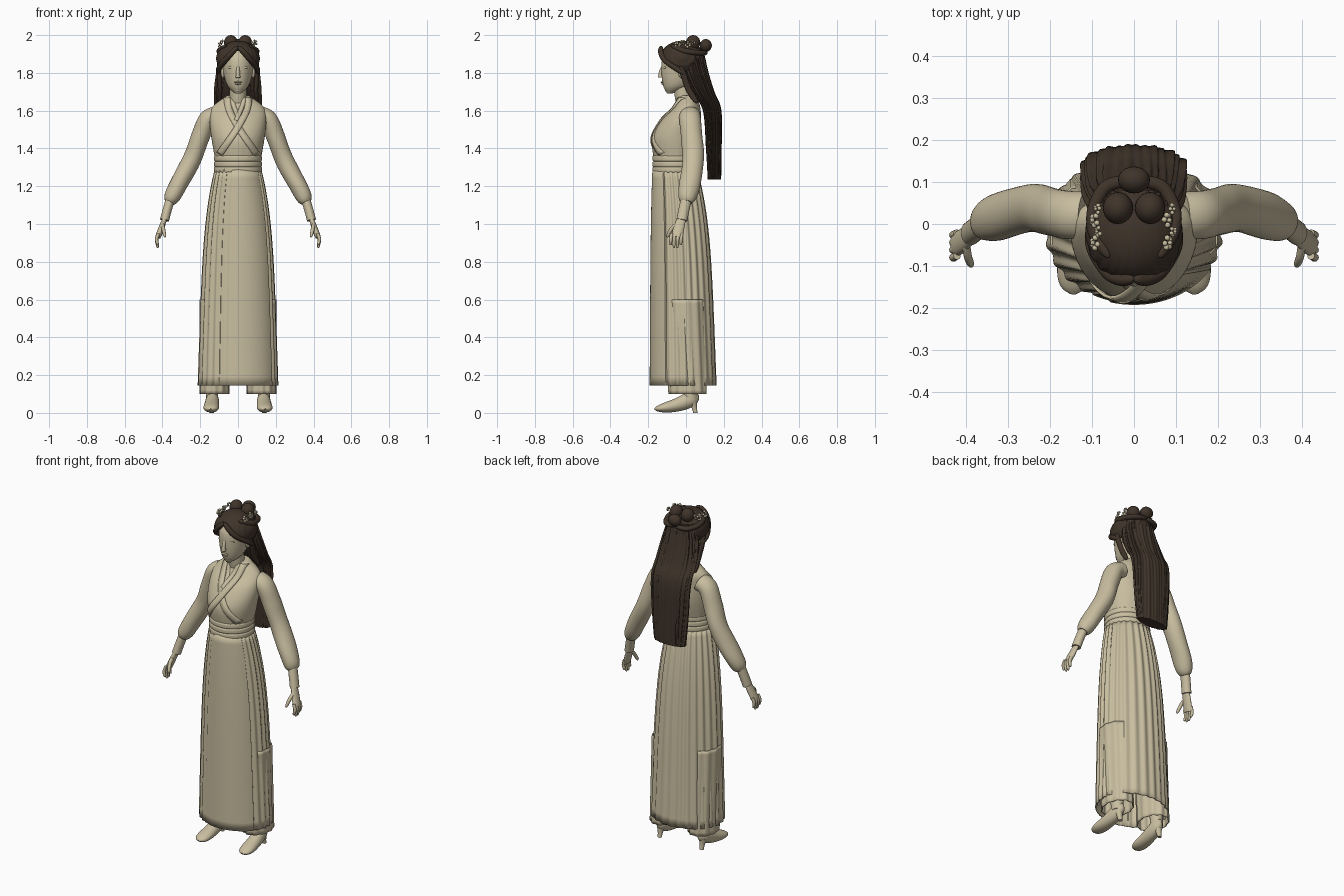
import bpy, bmesh, random
from math import sin, cos, pi, sqrt, radians
from mathutils import Vector, Matrix

random.seed(4)
default_cube = bpy.data.objects.get("Cube")
if default_cube:
    bpy.data.objects.remove(default_cube, do_unlink=True)


def material(name, *rgb):
    mat = bpy.data.materials.new(name)
    mat.use_nodes = True
    mat.diffuse_color = (*rgb, 1)
    mat.node_tree.nodes["Principled BSDF"].inputs["Base Color"].default_value = (*rgb, 1)
    return mat


CREAM = material("cream", .58, .51, .35)
BROWN = material("dark_brown", .05, .034, .023)


def finish(name, bm, mat, thickness=0, sharp=40):
    """Turn a bmesh into a smooth shaded object with one material."""
    bmesh.ops.recalc_face_normals(bm, faces=bm.faces)
    mesh = bpy.data.meshes.new(name)
    bm.to_mesh(mesh)
    bm.free()
    mesh.materials.append(mat)
    mesh.polygons.foreach_set("use_smooth", [True] * len(mesh.polygons))
    mesh.set_sharp_from_angle(angle=radians(sharp))
    obj = bpy.data.objects.new(name, mesh)
    bpy.context.collection.objects.link(obj)
    if thickness:
        solid = obj.modifiers.new("thickness", "SOLIDIFY")
        solid.thickness = thickness
        solid.offset = -1
    return obj


def path(points):
    """Smooth curve through the points, as a function of t from start to end."""
    points = [Vector(point) for point in points]
    last = len(points) - 1

    def curve(t):
        index = min(int(t * last), last - 1)
        u = t * last - index
        before, start = points[max(index - 1, 0)], points[index]
        end, after = points[index + 1], points[min(index + 2, last)]
        leave, arrive = (end - before) / 2, (after - start) / 2
        ease = u * u * (3 - 2 * u)
        return (start.lerp(end, ease) + leave * (u * (1 - u) ** 2) - arrive * (u * u * (1 - u)))
    return curve


def rounded(t):
    return max(.15, sqrt(1 - (2 * t - 1) ** 4))


def round_tip(t):
    return max(.2, sqrt(1 - t ** 6))


def straight(t):
    return 1


def sweep(name, rule, mat, n=24, steps=24, depth_axis=(0, 1, 0), level=False,
          ripple=None, caps=True, **finishing):
    """Skin the ellipses given by rule(t) = (centre, half width, half depth)."""
    sections = [rule(step / steps) for step in range(steps + 1)]
    centres = [Vector(section[0]) for section in sections]
    bm = bmesh.new()
    rings = []
    for i, (centre, width, depth) in enumerate(sections):
        along = centres[min(i + 1, steps)] - centres[max(i - 1, 0)]
        along = Vector((0, 0, 1)) if level else along.normalized()
        v = Vector(depth_axis)
        v = (v - along * v.dot(along)).normalized()
        u = v.cross(along)
        ring = []
        for k in range(n):
            a = 2 * pi * k / n - pi
            scale = ripple(a, i / steps) if ripple else 1
            offset = u * (width * cos(a)) + v * (depth * sin(a))
            ring.append(bm.verts.new(Vector(centre) + offset * scale))
        rings.append(ring)
    for low, high in zip(rings, rings[1:]):
        for k in range(n):
            bm.faces.new((low[k - 1], low[k], high[k], high[k - 1]))
    if caps:
        bm.faces.new(rings[0])
        bm.faces.new(rings[-1])
    return finish(name, bm, mat, **finishing)


def column(name, rule, mat, x=0, **options):
    """Stack of level ellipses: rule(t) = (z, y, half width, half depth)."""
    def section(t):
        z, y, width, depth = rule(t)
        return (x, y, z), width, depth
    return sweep(name, section, mat, level=True, **options)


def tube(name, points, width, depth, taper, mat, side=1, **options):
    """Tapered tube along a smooth path, mirrored by side."""
    curve = path([(side * x, y, z) for x, y, z in points])
    return sweep(name, lambda t: (curve(t), width * taper(t), depth * taper(t)), mat, **options)


def blobs(name, items, mat, segments=24):
    """Ellipsoids given as (location, radii), merged in one object."""
    bm = bmesh.new()
    for location, radii in items:
        place = Matrix.Translation(location) @ Matrix.Diagonal((*radii, 1))
        bmesh.ops.create_uvsphere(bm, u_segments=segments, v_segments=segments // 2,
                                  radius=1, matrix=place)
    return finish(name, bm, mat)


# Skirt: gathered pleats with a flat overlapping panel in front
def skirt_shape(t):
    narrowing = .04 * t + .05 * t ** 5
    return .145 + 1.145 * t, -.015 - narrowing / 2, .21 - narrowing, .174 - .65 * narrowing


def pleats(a, t):
    if -2.06 < a < -.55:
        return 1.02 if a > -1.84 else 1
    return 1 + (.02 + .012 * t) * sin(25 * a + sin(3 * a) + t / 2)


column("skirt", skirt_shape, CREAM, n=260, ripple=pleats, caps=False, thickness=.006)

# Sash: three wrapped folds
for fold in range(3):
    column("sash_fold", lambda t: (1.272 + .03 * (fold + t), -.057, .121 + .006 * rounded(t),
                                   .115 + .006 * rounded(t)), CREAM, n=64, steps=8)

# Bodice
bodice_shape = path([(1.34, -.055, .12, .114), (1.45, -.05, .14, .13), (1.55, -.025, .15, .105),
                     (1.62, .005, .135, .07), (1.68, .01, .058, .046)])
column("bodice", bodice_shape, CREAM, n=64,
       ripple=lambda a, t: 1 + .012 * sin(16 * a) * max(0, 1 - 4 * t))


def bodice_front(x, z):
    low, high = 0, 1
    for halving in range(20):
        middle = (low + high) / 2
        if bodice_shape(middle)[0] < z:
            low = middle
        else:
            high = middle
    _, y, width, depth = bodice_shape(low)
    return y - depth * sqrt(max(0, 1 - (x / width) ** 2))


# Collar bands: lie on the bodice and cross over
def collar(name, points, width, lift):
    curve = path(points)
    count = 24
    bm = bmesh.new()
    rows = []
    for i in range(count + 1):
        centre = curve(i / count)
        along = (curve(min(i + 1, count) / count) - curve(max(i - 1, 0) / count)).normalized()
        across = Vector((-along.y, along.x)) * width / 2
        rows.append([bm.verts.new((p.x, bodice_front(p.x, p.y) - lift, p.y))
                     for p in (centre - across, centre, centre + across)])
    for near, far in zip(rows, rows[1:]):
        for k in range(2):
            bm.faces.new((near[k], near[k + 1], far[k + 1], far[k]))
    finish(name, bm, CREAM, thickness=.007)


for s in (1, -1):
    lift = .008 + .003 * s
    collar("outer_collar", [(.06 * s, 1.67), (.045 * s, 1.6), (-.01 * s, 1.5), (-.1 * s, 1.37)], .034, lift)
    collar("inner_collar", [(.036 * s, 1.67), (.02 * s, 1.62), (-.01 * s, 1.55)], .022, lift - .003)

# Head, neck and face
tube("neck", [(0, 0, 1.6), (0, -.015, 1.68), (0, -.025, 1.76)], .044, .045, straight, CREAM)
column("head", path([(1.692, -.085, .016, .016), (1.73, -.05, .055, .07), (1.8, -.025, .077, .105),
                     (1.88, -.02, .08, .104), (1.94, -.02, .045, .06)]), CREAM, n=40)
tube("nose", [(0, -.115, 1.85), (0, -.132, 1.81), (0, -.136, 1.775)], .013, .013,
     lambda t: .5 + t / 2, CREAM)
blobs("lips", [((0, -.125, 1.751), (.021, .009, .005)), ((0, -.122, 1.742), (.017, .009, .005))], CREAM)
blobs("chin", [((0, -.094, 1.712), (.022, .018, .017))], CREAM)
for s in (1, -1):
    blobs("eye", [((.034 * s, -.109, 1.828), (.017, .011, .008))], CREAM)
    blobs("ear", [((.08 * s, -.02, 1.8), (.01, .02, .03))], CREAM)
    tube("brow", [(.014 * s, -.119, 1.848), (.038 * s, -.112, 1.855), (.062 * s, -.088, 1.846)],
         .004, .004, rounded, CREAM, n=8)

# Hair cap: half an ellipsoid cut along the hairline, mirrored
bm = bmesh.new()
bmesh.ops.create_uvsphere(bm, u_segments=96, v_segments=40, radius=1)
for vert in bm.verts:
    x, y, z = vert.co
    groove = 1 + .014 * sin(38 * abs(x) + 9 * z) * (1 - z * z)
    vert.co = Vector((.115 * x, .12 * y, .1 * z)) * groove + Vector((0, -.02, 1.87))
for point, normal in (((0, 0, 0), (-1, 0, 0)), ((0, -.14, 1.925), (-.7, -.45, -1))):
    bmesh.ops.bisect_plane(bm, geom=bm.verts[:] + bm.edges[:] + bm.faces[:], plane_co=point,
                           plane_no=Vector(normal).normalized(), clear_outer=True)
finish("hair_cap", bm, BROWN, sharp=60).modifiers.new("mirror", "MIRROR")


# Long hair down the back, grooved into strands
def strands(a, t):
    return 1 + .035 * sin(30 * a + 2 * sin(5 * t + 3 * a)) + .03 * sin(13 * a - 3 * t)


column("long_hair", path([(1.235, .15, .098, .034), (1.4, .147, .112, .04), (1.6, .138, .122, .047),
                          (1.7, .09, .12, .058), (1.8, .05, .11, .067), (1.92, .02, .085, .07)]),
       BROWN, n=180, steps=36, ripple=strands, sharp=60)

# Fringe, side locks and knots
for s in (1, -1):
    tube("fringe", [(0, -.13, 1.94), (.03, -.133, 1.91), (.065, -.114, 1.87), (.1, -.055, 1.825),
                    (.104, 0, 1.79)], .015, .015, rounded, BROWN, s)
    tube("side_lock", [(.1, -.03, 1.84), (.1, -.01, 1.78), (.095, .015, 1.71), (.1, .06, 1.64)],
         .012, .016, rounded, BROWN, s)
    tube("swept_back_lock", [(.06, -.08, 1.945), (.1, 0, 1.915), (.07, .085, 1.905), (0, .105, 1.91)],
         .014, .016, rounded, BROWN, s)
    blobs("top_knot", [((.038 * s, .038, 1.96), (.036, .038, .04))], BROWN)
blobs("back_bun", [((0, .105, 1.945), (.038, .032, .034))], BROWN)

# Hair flowers: five petals round each centre, in clusters
for s in (1, -1):
    petals = []
    for i in range(4):
        r = .012 - .003 * (i % 2)
        centre = Vector((s * random.uniform(.075, .095), .027 * i - .045, 1.95 + .012 * (i % 2)))
        petals.append((centre + Vector((s, 0, 1)) * r / 2, (r / 2,) * 3))
        for k in range(5):
            a = 2 * pi * k / 5 + random.random()
            petals.append((centre + Vector((-s * sin(a) / 2, cos(a), sin(a))) * r, (r * .6,) * 3))
    blobs("hair_flowers", petals, CREAM, segments=10)


def gathered(t):
    return 1 - .45 * t ** 12


def sleeve_folds(a, t):
    return 1 + .025 * t * sin(2 * a + 22 * t) + .03 * sin(14 * a) * max(0, t - .7)


# Shoe: rounded at both ends, with the sole arched up to the heel
def shoe_shape(t):
    height = .02 + .03 * t
    centre = (s * (.145 - .012 * t), .23 * t - .167, height + .05 * t ** 3)
    return centre, (.045 - .011 * t) * rounded(t), height * rounded(t)


for s in (1, -1):
    # Arm
    tube("sleeve", [(.115, .02, 1.575), (.162, .022, 1.55), (.2, .03, 1.46), (.245, .038, 1.34),
                    (.32, .018, 1.2), (.363, 0, 1.115)], .049, .057, gathered, CREAM, s,
         n=40, steps=36, ripple=sleeve_folds)
    tube("cuff", [(.36, 0, 1.125), (.376, -.012, 1.07), (.389, -.022, 1.02)], .024, .029, straight, CREAM, s)
    # Hand
    tube("palm", [(.384, -.02, 1.04), (.398, -.032, 1), (.424, -.05, .93)], .016, .03,
         lambda t: .7 + .4 * t - .2 * t ** 6, CREAM, s)
    for finger in range(4):
        y = .018 * finger - .076
        tip = .873 if finger in (1, 2) else .888
        tube("finger", [(.421, y, .95), (.431, y - .004, .92), (.424, y - .006, tip)],
             .009, .009, round_tip, CREAM, s, n=10)
    tube("thumb", [(.4, -.045, 1), (.395, -.078, .972), (.386, -.1, .93)], .01, .011, round_tip, CREAM, s, n=10)
    # Leg and heeled shoe
    column("trouser_leg", lambda t: (.1 + t / 2, .01 - .02 * t, .077, .1), CREAM, x=.125 * s, n=72,
           caps=False, thickness=.005, ripple=lambda a, t: 1 + .035 * sin(11 * a))
    column("ankle", lambda t: (.07 + .4 * t, .025 - .015 * t, .032 + .01 * t, .036 + .01 * t), CREAM, x=.138 * s)
    sweep("shoe", shoe_shape, CREAM, depth_axis=(0, 0, 1))
    column("shoe_heel", lambda t: (.065 * t, .05 - .014 * t, .012 + .014 * t * t, .012 + .012 * t * t),
           CREAM, x=.138 * s)
